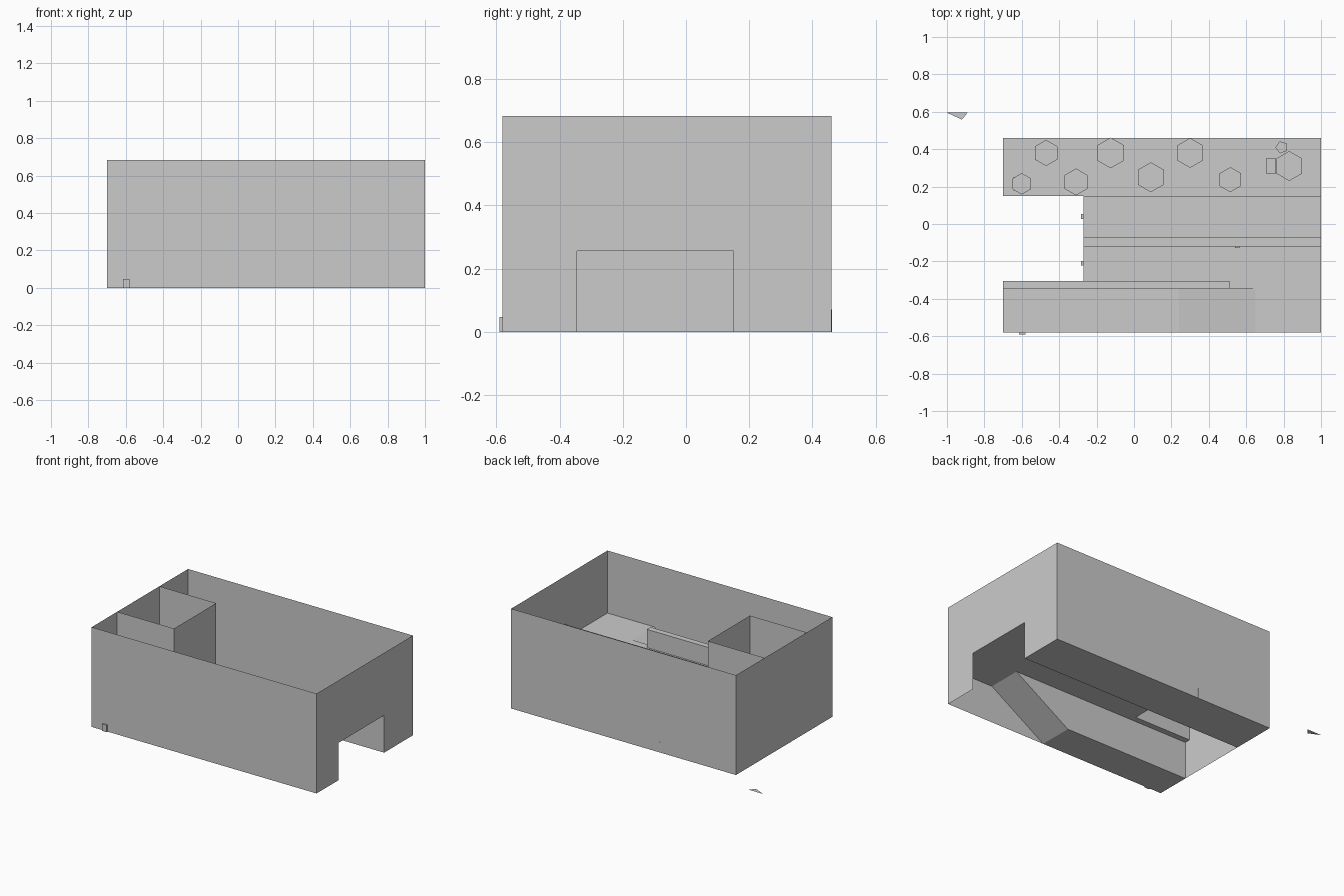
import bpy, math

cube = bpy.data.objects.get("Cube")
if cube:
    bpy.data.objects.remove(cube, do_unlink=True)

grey = bpy.data.materials.new("plain_grey")
grey.use_nodes = True
GREY = (0.6, 0.6, 0.6, 1)
grey.diffuse_color = GREY
grey.node_tree.nodes["Principled BSDF"].inputs["Base Color"].default_value = GREY


def sheet(name, points):
    """One flat polygon."""
    mesh = bpy.data.meshes.new(name)
    mesh.from_pydata(points, [], [list(range(len(points)))])
    mesh.materials.append(grey)
    obj = bpy.data.objects.new(name, mesh)
    bpy.context.collection.objects.link(obj)
    return obj


def wall_x(name, x, y0, y1, z0, z1):
    return sheet(name, [(x, y0, z0), (x, y1, z0), (x, y1, z1), (x, y0, z1)])


def wall_y(name, y, x0, x1, z0, z1):
    return sheet(name, [(x0, y, z0), (x1, y, z0), (x1, y, z1), (x0, y, z1)])


def floor(name, x0, x1, y0, y1, z):
    return sheet(name, [(x0, y0, z), (x1, y0, z), (x1, y1, z), (x0, y1, z)])


def box(name, x0, x1, y0, y1, z0, z1):
    bpy.ops.mesh.primitive_cube_add(size=1, location=((x0 + x1) / 2, (y0 + y1) / 2, (z0 + z1) / 2))
    obj = bpy.context.object
    obj.name = name
    obj.scale = (x1 - x0, y1 - y0, z1 - z0)
    obj.data.materials.append(grey)
    return obj


def prism(name, x, y, radius, height, sides=6, turn=0):
    bpy.ops.mesh.primitive_cylinder_add(vertices=sides, radius=radius, depth=height,
                                        location=(x, y, height / 2), rotation=(0, 0, turn))
    obj = bpy.context.object
    obj.name = name
    obj.data.materials.append(grey)
    return obj


# Main levels
RIGHT, LEFT = -0.70, 1.0
FRONT, BACK = -0.58, 0.46
TOP, DECK = 0.682, 0.255
PASS_FRONT, PASS_BACK = -0.345, 0.15      # passage under the deck
SHAFT_X, SHAFT_Y = -0.27, -0.305          # shaft corner
RAMP_LOW, RAMP_HIGH = 0.24, 0.65

# Outer walls, the left one with the passage opening
wall_y("front_wall", FRONT, RIGHT, LEFT, 0, TOP)
wall_y("back_wall", BACK, RIGHT, LEFT, 0, TOP)
wall_x("right_wall", RIGHT, FRONT, BACK, 0, TOP)
sheet("left_wall", [(LEFT, y, z) for y, z in (
    (FRONT, 0), (PASS_FRONT, 0), (PASS_FRONT, DECK), (PASS_BACK, DECK),
    (PASS_BACK, 0), (BACK, 0), (BACK, TOP), (FRONT, TOP))])

# Ground strips, ramp and raised deck
floor("back_floor", RIGHT, LEFT, PASS_BACK, BACK, 0)
floor("front_floor", RIGHT, RAMP_LOW, FRONT, PASS_FRONT, 0)
sheet("ramp", [(RAMP_LOW, FRONT, 0), (RAMP_HIGH, FRONT, DECK),
               (RAMP_HIGH, PASS_FRONT, DECK), (RAMP_LOW, PASS_FRONT, 0)])
floor("landing", RAMP_HIGH, LEFT, FRONT, PASS_FRONT, DECK)
floor("deck", SHAFT_X, LEFT, SHAFT_Y, PASS_BACK, DECK)
floor("deck_edge", 0.51, LEFT, PASS_FRONT, SHAFT_Y, DECK)

# Passage side walls
sheet("passage_front_wall", [(x, PASS_FRONT, z) for x, z in (
    (RIGHT, 0), (RAMP_LOW, 0), (RAMP_HIGH, DECK), (RIGHT, DECK))])
wall_y("passage_back_wall", PASS_BACK, RIGHT, LEFT, 0, DECK)

# Parapets on the deck
box("front_parapet", RIGHT, 0.51, PASS_FRONT, SHAFT_Y, DECK, 0.38)
box("middle_parapet", SHAFT_X, LEFT, -0.12, -0.07, DECK, 0.355)
box("parapet_knob", 0.54, 0.565, -0.127, -0.12, 0.29, 0.32)

# Open shaft
wall_y("shaft_front_wall", SHAFT_Y, RIGHT, SHAFT_X, DECK, TOP)
wall_y("shaft_back_wall", PASS_BACK, RIGHT, SHAFT_X, DECK, TOP)
wall_x("shaft_left_wall", SHAFT_X, SHAFT_Y, PASS_BACK, DECK, TOP)
for y in (0.04, -0.21):
    box("shaft_knob", -0.283, SHAFT_X, y - 0.013, y + 0.013, 0.29, 0.32)

# Six-sided blocks along the back strip
blocks = [(-0.60, 0.215, 0.057), (-0.47, 0.38, 0.07), (-0.31, 0.225, 0.072), (-0.125, 0.38, 0.082),
          (0.09, 0.25, 0.08), (0.30, 0.38, 0.08), (0.515, 0.237, 0.067), (0.83, 0.31, 0.08)]
for x, y, r in blocks:
    prism("hexagonal_block", x, y, r, 0.07)

# Small loose pieces
box("square_block", 0.705, 0.76, 0.27, 0.35, 0, 0.05)
prism("loose_stone", 0.79, 0.41, 0.034, 0.05, 5, math.radians(20))
box("side_block", -0.645, -0.62, 0.18, 0.25, 0, 0.04)
box("front_knob", -0.615, -0.58, -0.59, FRONT, 0, 0.047)
sheet("ground_chip", [(-1.0, 0.595, 0.002), (-0.92, 0.558, 0.002), (-0.89, 0.595, 0.002)])
